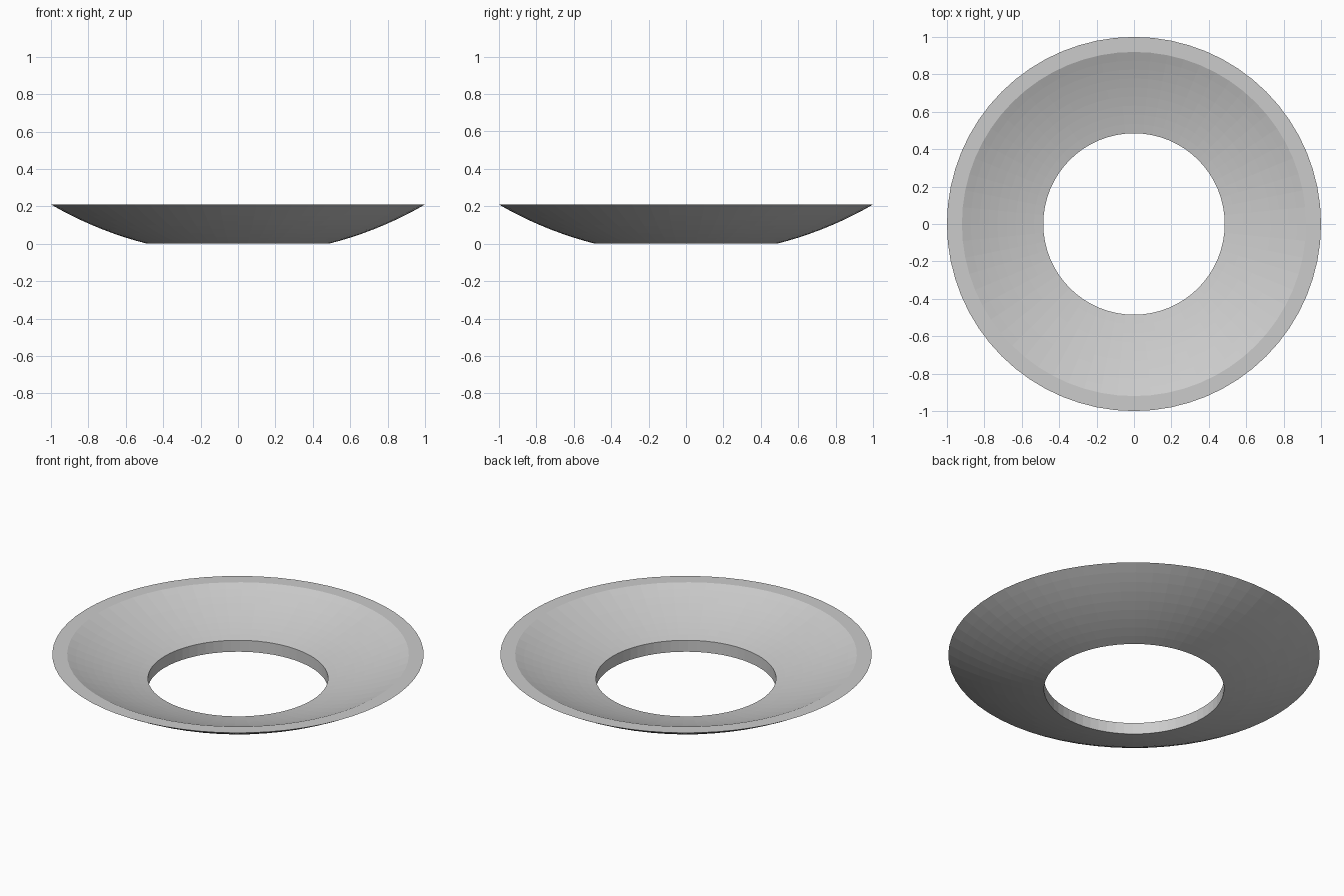
import bpy, bmesh, math

if "Cube" in bpy.data.objects:
    bpy.data.objects.remove(bpy.data.objects["Cube"])

SEGMENTS, RINGS = 64, 9
HOLE, RIM, LIP = 0.485, 1.0, 0.92      # radii of hole, outer rim, inner rim edge
HEIGHT, WALL = 0.21, 0.068             # total height, hole wall height


def arc(r0, z0, r1, z1):
    """Points on a circle centred on the z axis, from (r0, z0) to (r1, z1)."""
    c = (r1**2 + z1**2 - r0**2 - z0**2) / (2 * (z1 - z0))
    rad = math.hypot(r0, c - z0)
    a0, a1 = math.asin(r0 / rad), math.asin(r1 / rad)
    pts = []
    for i in range(RINGS + 1):
        a = a0 + (a1 - a0) * i / RINGS
        pts.append((rad * math.sin(a), c - rad * math.cos(a)))
    return pts


# Closed cross-section: outer curve up, flat rim, inner curve down, hole wall
profile = arc(HOLE, 0, RIM, HEIGHT) + arc(HOLE, WALL, LIP, HEIGHT)[::-1]

# Revolve the section into an open dish
bm = bmesh.new()
rows = []
for s in range(SEGMENTS):
    t = 2 * math.pi * s / SEGMENTS
    rows.append([bm.verts.new((r * math.cos(t), r * math.sin(t), z)) for r, z in profile])
n = len(profile)
for s in range(SEGMENTS):
    a, b = rows[s], rows[(s + 1) % SEGMENTS]
    for i in range(n):
        j = (i + 1) % n
        bm.faces.new((a[i], b[i], b[j], a[j]))
bmesh.ops.recalc_face_normals(bm, faces=bm.faces)
mesh = bpy.data.meshes.new("dish_ring")
bm.to_mesh(mesh)
bm.free()
dish = bpy.data.objects.new("dish_ring", mesh)
bpy.context.collection.objects.link(dish)
